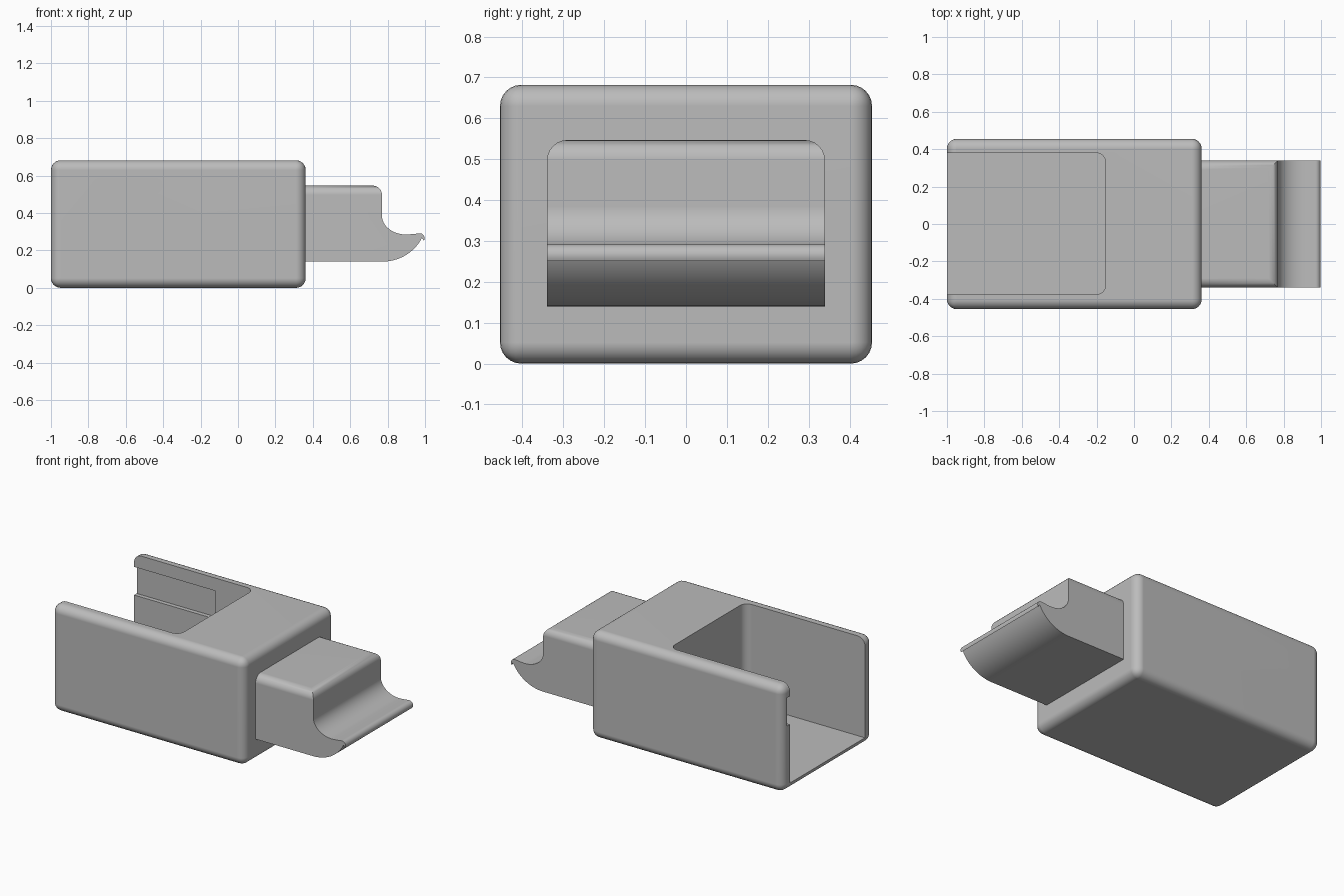
import bpy, bmesh, math
from mathutils import Vector

old = bpy.data.objects.get("Cube")
if old:
    bpy.data.objects.remove(old, do_unlink=True)

grey = bpy.data.materials.new("light grey plastic")
grey.use_nodes = True
GREY = (0.5, 0.5, 0.5, 1)
grey.diffuse_color = GREY
grey.node_tree.nodes["Principled BSDF"].inputs["Base Color"].default_value = GREY


def to_object(name, bm):
    bmesh.ops.recalc_face_normals(bm, faces=bm.faces)
    mesh = bpy.data.meshes.new(name)
    bm.to_mesh(mesh)
    bm.free()
    mesh.materials.append(grey)
    obj = bpy.data.objects.new(name, mesh)
    bpy.context.collection.objects.link(obj)
    return obj


def round_edges(bm, edges, radius, segments=6):
    bmesh.ops.bevel(bm, geom=edges, offset=radius, offset_type='OFFSET',
                    segments=segments, profile=0.5, affect='EDGES')


def box(name, low, high, radius=0, rule=lambda e: True):
    """Box between two corners, rounding the edges that match the rule."""
    low, high = Vector(low), Vector(high)
    bm = bmesh.new()
    bmesh.ops.create_cube(bm, size=1)
    for v in bm.verts:
        v.co = (low + high) / 2 + v.co * (high - low)
    if radius:
        round_edges(bm, [e for e in bm.edges if rule(e)], radius)
    return to_object(name, bm)


def activate(obj):
    bpy.ops.object.select_all(action='DESELECT')
    obj.select_set(True)
    bpy.context.view_layer.objects.active = obj


def cut(obj, cutter):
    cutter.hide_render = True
    mod = obj.modifiers.new("cut", 'BOOLEAN')
    mod.operation, mod.solver, mod.object = 'DIFFERENCE', 'EXACT', cutter
    activate(obj)
    bpy.ops.object.modifier_apply(modifier=mod.name)
    bpy.data.objects.remove(cutter, do_unlink=True)


def smooth(obj):
    activate(obj)
    bpy.ops.object.shade_smooth_by_angle(angle=math.radians(32))
    mod = obj.modifiers.new("flat panels", 'WEIGHTED_NORMAL')
    mod.keep_sharp = True


def arc(cx, cz, rx, rz, start, end, steps):
    """Points on an elliptical arc, angles in degrees."""
    angles = [math.radians(start + (end - start) * i / steps) for i in range(steps + 1)]
    return [(cx + rx * math.cos(a), cz + rz * math.sin(a)) for a in angles]


# Rounded housing block
housing = box("housing", (-1, -0.455, 0), (0.362, 0.455, 0.682), 0.052)

# Open pocket with rounded inner upright corners
pocket = box("pocket_cutter", (-1.2, -0.377, 0.045), (-0.152, 0.38, 0.9), 0.05,
             lambda e: all(v.co.x > -0.5 for v in e.verts)
             and abs(e.verts[0].co.z - e.verts[1].co.z) > 0.5)
cut(housing, pocket)

# Shallow slot inside the left wall
cut(housing, box("slot_cutter", (-1.2, 0.3, 0.42), (-0.43, 0.407, 0.6)))

# Pin hole through both side walls
bm = bmesh.new()
bmesh.ops.create_cone(bm, cap_ends=True, segments=40, radius1=0.056, radius2=0.056, depth=1.4)
for v in bm.verts:
    v.co = Vector((v.co.x - 0.69, v.co.z, v.co.y + 0.52))
cut(housing, to_object("pin_hole_cutter", bm))
smooth(housing)

# Hooked tongue: side profile, extruded across the width
profile = [(0.34, 0.14), (0.34, 0.547), (0.77, 0.547)]
profile += arc(0.90, 0.385, 0.13, 0.1, 180, 270, 12)      # concave throat
profile += [(0.94, 0.288)]
profile += arc(0.972, 0.265, 0.026, 0.027, 100, -30, 8)   # rounded lip
profile += arc(0.77, 0.36, 0.235, 0.22, -25, -90, 12)     # curved underside
bm = bmesh.new()
side = bm.faces.new([bm.verts.new((x, -0.34, z)) for x, z in profile])
grown = bmesh.ops.extrude_face_region(bm, geom=[side])["geom"]
bmesh.ops.translate(bm, vec=(0, 0.68, 0),
                    verts=[g for g in grown if isinstance(g, bmesh.types.BMVert)])
bmesh.ops.recalc_face_normals(bm, faces=bm.faces)
top_edges = [e for e in bm.edges if all(v.co.z > 0.54 for v in e.verts)
             and any(v.co.x > 0.5 for v in e.verts)]
round_edges(bm, top_edges, 0.05)
tongue = to_object("hooked_tongue", bm)
smooth(tongue)
